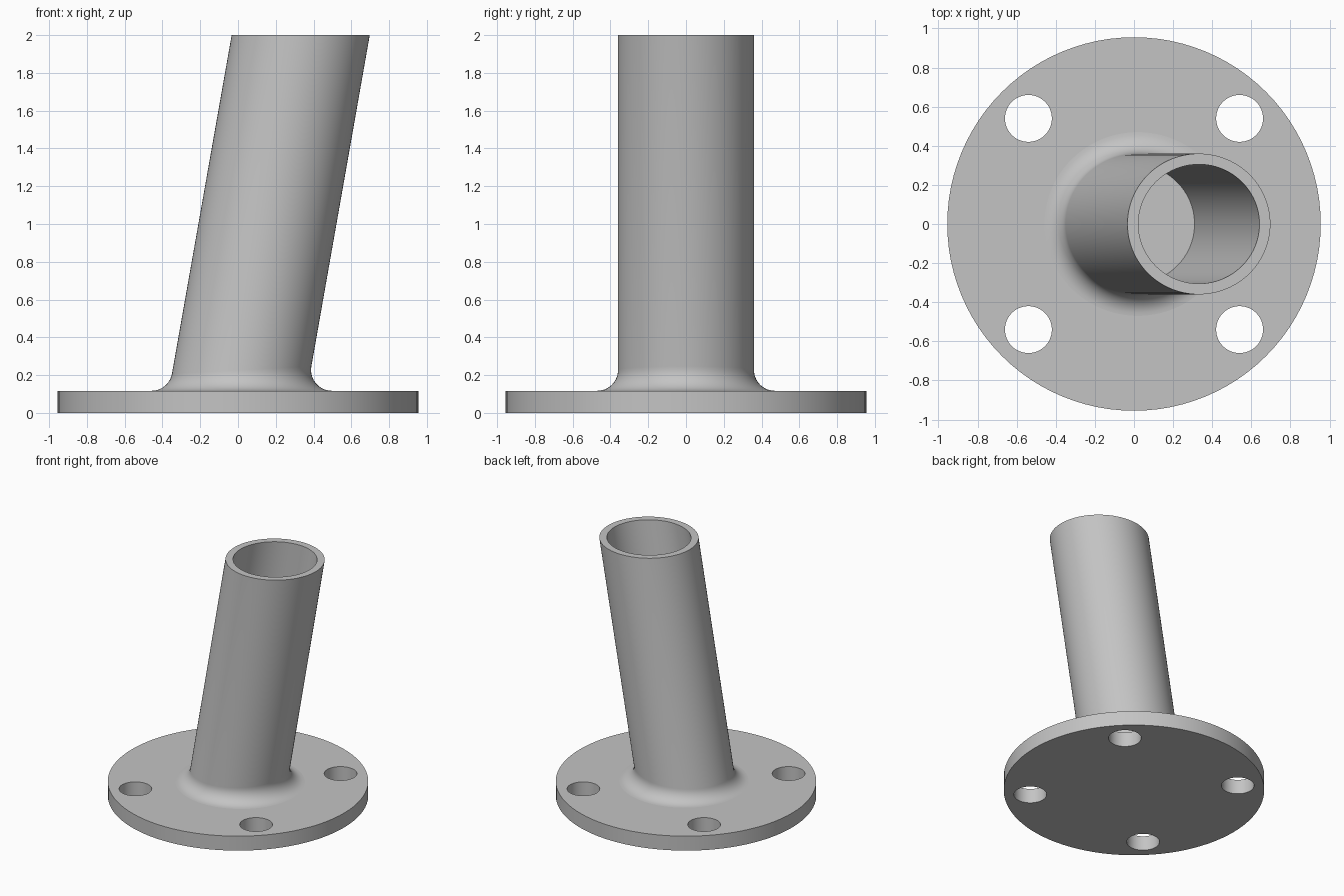
import bpy
import bmesh
import math
from mathutils import Vector

cube = bpy.data.objects.get("Cube")
if cube:
    bpy.data.objects.remove(cube, do_unlink=True)

PLATE_R, PLATE_H = 0.955, 0.117
HOLE_R, HOLE_POS = 0.12, 0.54
TUBE_R, BORE_R, TOP = 0.36, 0.305, 2.0
FILLET = 0.11
TILT = math.radians(10)
SEGS, STEPS = 96, 10

grey = bpy.data.materials.new("plain grey")
grey.use_nodes = True
grey.diffuse_color = (0.55, 0.55, 0.55, 1)
grey.node_tree.nodes["Principled BSDF"].inputs["Base Color"].default_value = (0.55, 0.55, 0.55, 1)


def finish(bm, name):
    mesh = bpy.data.meshes.new(name)
    bm.to_mesh(mesh)
    bm.free()
    mesh.materials.append(grey)
    obj = bpy.data.objects.new(name, mesh)
    bpy.context.collection.objects.link(obj)
    bpy.ops.object.select_all(action="DESELECT")
    obj.select_set(True)
    bpy.context.view_layer.objects.active = obj
    bpy.ops.object.shade_smooth_by_angle(angle=math.radians(35))
    return obj


# Round base plate with four bolt holes: fill the outline, then extrude it
bm = bmesh.new()


def circle(cx, cy, radius, count):
    verts = [bm.verts.new((cx + radius * math.cos(math.tau * i / count),
                           cy + radius * math.sin(math.tau * i / count), 0))
             for i in range(count)]
    for i in range(count):
        bm.edges.new((verts[i - 1], verts[i]))


circle(0, 0, PLATE_R, SEGS)
for sx in (-1, 1):
    for sy in (-1, 1):
        circle(sx * HOLE_POS, sy * HOLE_POS, HOLE_R, SEGS // 2)
bmesh.ops.triangle_fill(bm, edges=bm.edges[:], use_beauty=True, normal=(0, 0, 1))
raised = bmesh.ops.extrude_face_region(bm, geom=bm.faces[:], use_keep_orig=True)
bmesh.ops.translate(bm, vec=(0, 0, PLATE_H),
                    verts=[v for v in raised["geom"] if isinstance(v, bmesh.types.BMVert)])
bmesh.ops.recalc_face_normals(bm, faces=bm.faces[:])
finish(bm, "base_plate")

# Tilted tube, cut level at both ends, with a rolling-ball fillet at its foot
axis = Vector((math.sin(TILT), 0, math.cos(TILT)))
side = Vector((math.cos(TILT), 0, -math.sin(TILT)))
foot = Vector((0, 0, PLATE_H))
down = Vector((0, 0, -1))


def on_axis_line(offset, z):
    """Slide a point along the tube axis until it reaches height z."""
    p = foot + offset
    return p + axis * ((z - p.z) / axis.z)


bm = bmesh.new()
columns = []
for i in range(SEGS):
    a = math.tau * i / SEGS
    out = side * math.cos(a) + Vector((0, math.sin(a), 0))
    ball = on_axis_line(out * (TUBE_R + FILLET), PLATE_H + FILLET)
    points = [ball + down.slerp(-out, k / STEPS) * FILLET for k in range(STEPS + 1)]
    points += [on_axis_line(out * TUBE_R, TOP),
               on_axis_line(out * BORE_R, TOP),
               on_axis_line(out * BORE_R, PLATE_H)]
    columns.append([bm.verts.new(p) for p in points])
for i in range(SEGS):
    left, right = columns[i - 1], columns[i]
    for k in range(len(left) - 1):
        bm.faces.new((left[k], right[k], right[k + 1], left[k + 1]))
finish(bm, "tilted_tube")
